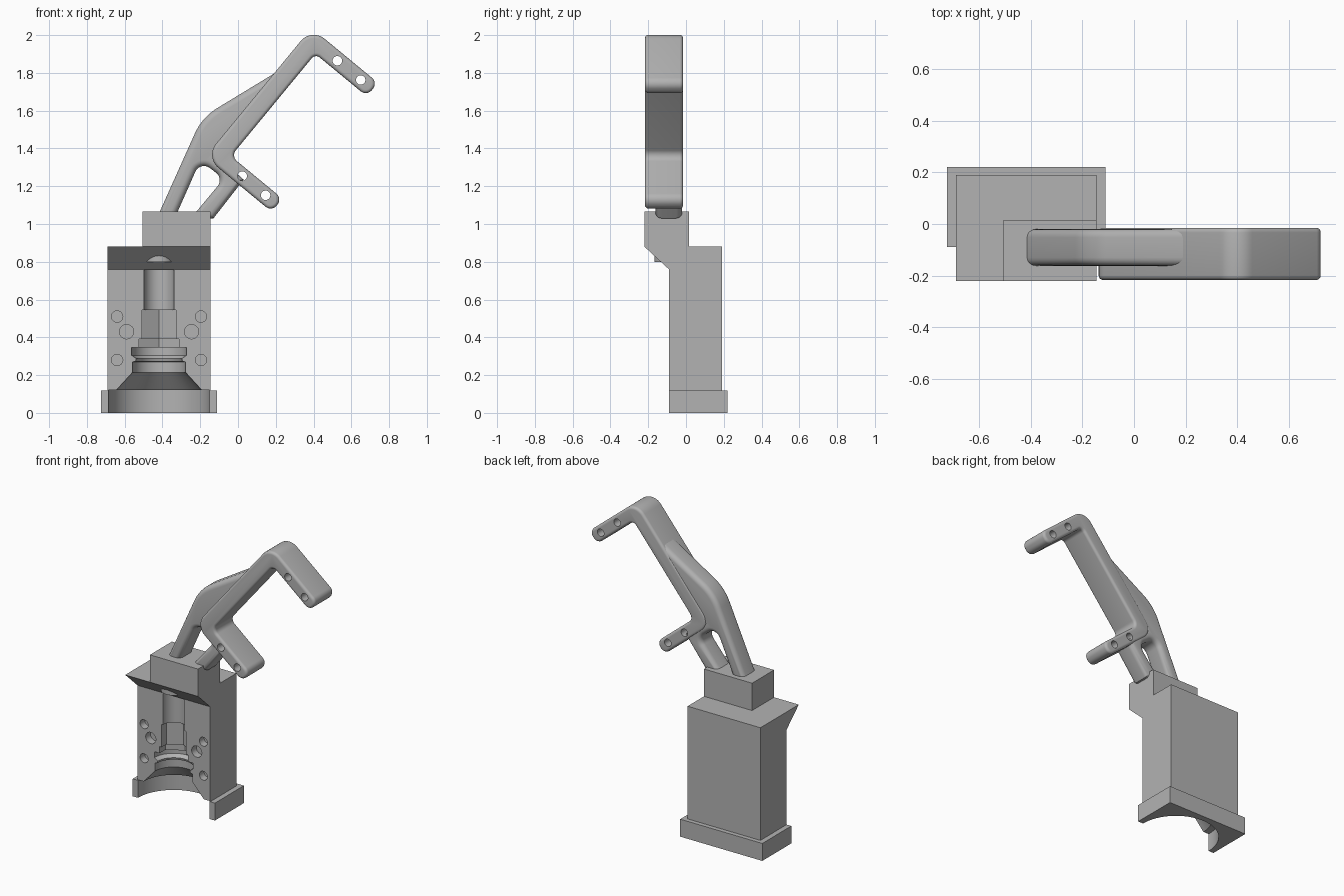
import bpy, bmesh, math
from mathutils import Vector, Matrix

cube = bpy.data.objects.get("Cube")
if cube:
    bpy.data.objects.remove(cube, do_unlink=True)

grey = bpy.data.materials.new("plain grey")
grey.use_nodes = True
grey.diffuse_color = (0.45, 0.45, 0.45, 1)
grey.node_tree.nodes["Principled BSDF"].inputs["Base Color"].default_value = grey.diffuse_color

AXIS_X, PART_Y = -0.418, -0.09   # cavity axis lies on the parting plane


def add(name, bm):
    bmesh.ops.recalc_face_normals(bm, faces=bm.faces)
    mesh = bpy.data.meshes.new(name)
    bm.to_mesh(mesh)
    bm.free()
    mesh.materials.append(grey)
    ob = bpy.data.objects.new(name, mesh)
    bpy.context.collection.objects.link(ob)
    return ob


def prism(name, points, offset, bevel=0):
    """Extrude a closed outline, optionally rounding both rims."""
    bm = bmesh.new()
    base = bm.faces.new([bm.verts.new(p) for p in points])
    out = bmesh.ops.extrude_face_region(bm, geom=[base], use_keep_orig=True)
    bmesh.ops.translate(bm, vec=offset, verts=[v for v in out["geom"] if isinstance(v, bmesh.types.BMVert)])
    bmesh.ops.recalc_face_normals(bm, faces=bm.faces)
    if bevel:
        axis = Vector(offset).normalized()
        rims = [e for e in bm.edges
                if abs((e.verts[0].co - e.verts[1].co).normalized().dot(axis)) < 0.5]
        bmesh.ops.bevel(bm, geom=rims, offset=bevel, segments=5, profile=0.5,
                        affect='EDGES', clamp_overlap=False)
    return add(name, bm)


def box(name, x0, x1, y0, y1, z0, z1):
    return prism(name, [(x0, y0, z0), (x1, y0, z0), (x1, y1, z0), (x0, y1, z0)], (0, 0, z1 - z0))


def lathe(name, profile, sides=64):
    """Closed solid turned about the cavity axis from (radius, height) pairs."""
    bm = bmesh.new()
    rings = []
    for r, z in profile:
        angles = [math.pi / 2 + math.tau * i / sides for i in range(sides)]
        rings.append([bm.verts.new((AXIS_X + r * math.cos(a), PART_Y + r * math.sin(a), z))
                      for a in angles])
    for a, b in zip(rings, rings[1:]):
        for i in range(sides):
            j = (i + 1) % sides
            bm.faces.new((a[i], a[j], b[j], b[i]))
    bm.faces.new(rings[0])
    bm.faces.new(rings[-1])
    return add(name, bm)


def rod(name, x, z, r, y0, y1):
    ring = [math.tau * i / 32 for i in range(32)]
    return prism(name, [(x + r * math.cos(a), y0, z + r * math.sin(a)) for a in ring], (0, y1 - y0, 0))


def combine(target, tools, operation='DIFFERENCE'):
    for tool in tools:
        mod = target.modifiers.new("cut", 'BOOLEAN')
        mod.operation, mod.solver, mod.object = operation, 'EXACT', tool
        bpy.context.view_layer.objects.active = target
        bpy.ops.object.modifier_apply(modifier=mod.name)
        bpy.data.objects.remove(tool, do_unlink=True)


def fillet(corners, steps=10):
    """Round each (x, z, radius) corner of an outline."""
    out = []
    for i, (x, z, r) in enumerate(corners):
        p = Vector((x, z))
        a = (Vector(corners[i - 1][:2]) - p).normalized()
        b = (Vector(corners[(i + 1) % len(corners)][:2]) - p).normalized()
        if not r:
            out.append(p)
            continue
        half = a.angle(b) / 2
        centre = p + (a + b).normalized() * r / math.sin(half)
        start = p + a * r / math.tan(half) - centre
        turn = start.angle_signed(p + b * r / math.tan(half) - centre)
        for k in range(steps + 1):
            out.append(centre + Matrix.Rotation(-turn * k / steps, 2) @ start)
    return out


def smooth(ob):
    bpy.ops.object.select_all(action='DESELECT')
    ob.select_set(True)
    bpy.context.view_layer.objects.active = ob
    bpy.ops.object.shade_smooth_by_angle(angle=math.radians(32))


# Mould half: block with sloped front lip, plus foot flange
side = [(PART_Y, 0), (0.19, 0), (0.19, 0.88), (-0.22, 0.88), (PART_Y, 0.76)]
body = prism("mould_body", [(-0.69, y, z) for y, z in side], (0.545, 0, 0))
combine(body, [box("foot_flange", -0.725, -0.11, PART_Y, 0.22, 0, 0.118)], 'UNION')

# Stepped cavity with hexagonal section and straight shaft
combine(body, [
    lathe("cavity_base", [(0.268, -0.05), (0.268, 0.122), (0.225, 0.122), (0.14, 0.215),
                          (0.14, 0.27), (0.125, 0.272), (0.12, 0.287), (0.145, 0.305),
                          (0.145, 0.345)]),
    lathe("cavity_collar", [(0.122, 0.33), (0.122, 0.39)], 6),
    lathe("cavity_hex", [(0.104, 0.37), (0.104, 0.545)], 6),
    lathe("cavity_shaft", [(0.08, 0.53), (0.08, 0.757)]),
])

# Alignment sockets, mirrored about the cavity axis
for dx, z, r in [(0.222, 0.51, 0.03), (0.172, 0.43, 0.038), (0.222, 0.28, 0.03)]:
    for s in (-1, 1):
        combine(body, [rod("socket", AXIS_X + s * dx, z, r, PART_Y - 0.05, PART_Y + 0.05)])
smooth(body)

smooth(lathe("shaft_stub", [(0.078, 0.80), (0.078, 0.87)]))
box("neck_block", -0.505, -0.145, -0.22, 0.015, 0.88, 1.065)

# Forked strut rising from the neck
strut = fillet([(-0.43, 1.03, 0), (-0.19, 1.565, 0.3), (0.23, 1.82, 0), (0.225, 1.76, 0),
                (-0.03, 1.45, 0), (-0.106, 1.357, 0), (0.03, 1.235, 0), (-0.13, 1.03, 0),
                (-0.25, 1.03, 0), (-0.075, 1.24, 0.05), (-0.20, 1.335, 0.05), (-0.335, 1.03, 0)])
smooth(prism("forked_strut", [(p.x, -0.162, p.y) for p in strut], (0, 0.142, 0), 0.032))

# C-shaped bracket drawn along its tilted axes
tilt = math.radians(50.5)
c, s = math.cos(tilt), math.sin(tilt)


def tilted(u, v, r=0):
    return (u * c + v * s, u * s - v * c, r)


bracket = fillet([tilted(*k) for k in [
    (0.935, -0.54, 0.042), (0.935, -0.996, 0.09), (1.82, -0.996, 0.09), (1.82, -0.54, 0.042),
    (1.727, -0.54, 0.042), (1.727, -0.893, 0.03), (1.025, -0.893, 0.04), (1.025, -0.54, 0.042)]])
bracket = prism("handle_bracket", [(p.x, -0.217, p.y) for p in bracket], (0, 0.202, 0), 0.018)
for u in (0.982, 1.773):
    for v in (-0.78, -0.62):
        x, z, _ = tilted(u, v)
        combine(bracket, [rod("bolt_hole", x, z, 0.025, -0.3, 0.1)])
smooth(bracket)
